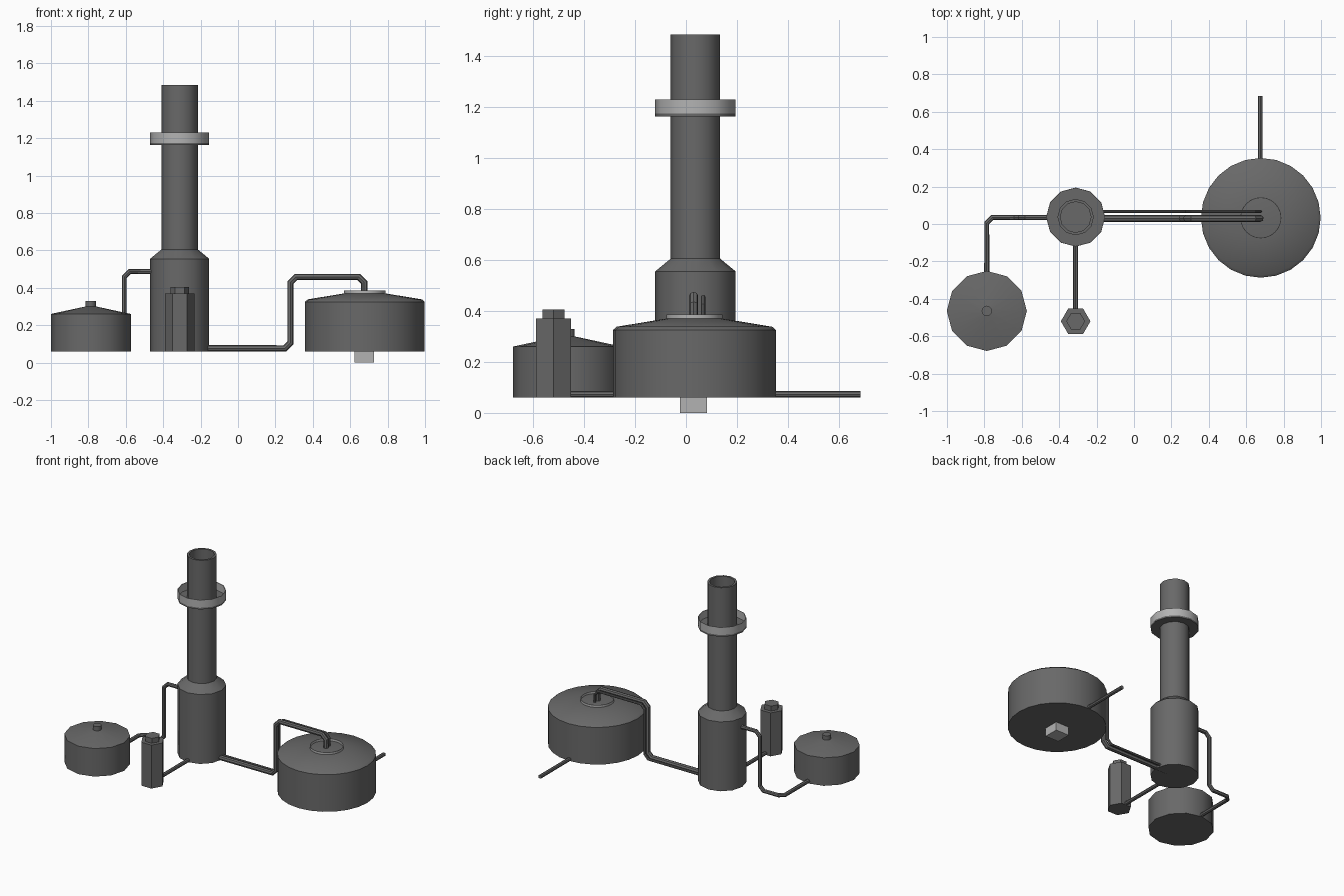
import bpy, math
from mathutils import Vector

if "Cube" in bpy.data.objects:
    bpy.data.objects.remove(bpy.data.objects["Cube"])


def material(name, value):
    m = bpy.data.materials.new(name)
    m.use_nodes = True
    colour = (value, value, value, 1)
    m.diffuse_color = colour
    m.node_tree.nodes["Principled BSDF"].inputs["Base Color"].default_value = colour
    return m


DARK = material("dark grey steel", 0.14)
LIGHT = material("light grey metal", 0.45)
BASE = 0.06


def finish(obj, mat):
    obj.data.materials.clear()
    obj.data.materials.append(mat)
    bpy.ops.object.select_all(action="DESELECT")
    obj.select_set(True)
    bpy.context.view_layer.objects.active = obj
    bpy.ops.object.shade_smooth_by_angle(angle=math.radians(40))


def lathe(name, centre, profile, sides, mat, closed=False):
    """Revolve (radius, height) points listed bottom to top; flat caps unless closed."""
    verts, faces = [], []
    n = len(profile)
    for r, z in profile:
        for i in range(sides):
            a = math.tau * i / sides
            verts.append((r * math.cos(a), r * math.sin(a), z))
    for k in range(n if closed else n - 1):
        lo, hi = k * sides, (k + 1) % n * sides
        for i in range(sides):
            j = (i + 1) % sides
            faces.append((lo + i, lo + j, hi + j, hi + i))
    if not closed:
        faces.append(tuple(reversed(range(sides))))
        faces.append(tuple(range((n - 1) * sides, n * sides)))
    mesh = bpy.data.meshes.new(name)
    mesh.from_pydata(verts, [], faces)
    obj = bpy.data.objects.new(name, mesh)
    obj.location = (*centre, 0)
    bpy.context.collection.objects.link(obj)
    finish(obj, mat)
    return obj


def railing(name, centre, radius, bottom, top, sides):
    inner = radius - 0.004
    lathe(name, centre, [(radius, bottom), (radius, top), (inner, top), (inner, bottom)],
          sides, LIGHT, closed=True)


def pipe(name, points, radius, cut=0.03):
    """Round tube along a path, with every corner chamfered."""
    pts = [Vector(p) for p in points]
    path = [pts[0]]
    for a, b, c in zip(pts, pts[1:], pts[2:]):
        path += [b + (a - b).normalized() * cut, b + (c - b).normalized() * cut]
    path.append(pts[-1])
    curve = bpy.data.curves.new(name, "CURVE")
    curve.dimensions = "3D"
    curve.bevel_depth = radius
    curve.bevel_resolution = 2
    curve.use_fill_caps = True
    spline = curve.splines.new("POLY")
    spline.points.add(len(path) - 1)
    for sp, p in zip(spline.points, path):
        sp.co = (*p, 1)
    obj = bpy.data.objects.new(name, curve)
    bpy.context.collection.objects.link(obj)
    bpy.ops.object.select_all(action="DESELECT")
    obj.select_set(True)
    bpy.context.view_layer.objects.active = obj
    bpy.ops.object.convert(target="MESH")
    finish(bpy.context.object, DARK)


TOWER = (-0.312, 0.037)
BIG = (0.678, 0.033)
SMALL = (-0.787, -0.465)
HEX = (-0.312, -0.52)

# Tall tower with a hollow open top
lathe("tower", TOWER, [(0.158, BASE), (0.158, 0.555), (0.097, 0.605), (0.097, 1.485),
                       (0.082, 1.485), (0.082, 1.1)], 12, DARK)
lathe("tower_walkway", TOWER, [(0.158, 1.163), (0.158, 1.175)], 12, DARK)
railing("tower_railing", TOWER, 0.158, 1.175, 1.23, 12)

# Large storage tank with roof railing and a footing block
lathe("large_tank", BIG, [(0.32, BASE), (0.32, 0.325), (0.305, 0.338), (0.11, 0.37),
                          (0.01, 0.372)], 24, DARK)
railing("tank_railing", BIG, 0.11, 0.368, 0.386, 24)
bpy.ops.mesh.primitive_cube_add(size=1, location=(0.675, 0.03, BASE / 2 + 0.002))
block = bpy.context.object
block.name = "tank_footing"
block.scale = (0.106, 0.106, BASE + 0.004)
finish(block, LIGHT)

# Small tank with a conical roof and a vent
lathe("small_tank", SMALL, [(0.214, BASE), (0.214, 0.26), (0.028, 0.3)], 12, DARK)
lathe("small_tank_vent", SMALL, [(0.028, 0.29), (0.028, 0.33)], 12, DARK)

# Six-sided vessel with a cap
lathe("hex_vessel", HEX, [(0.079, BASE), (0.079, 0.37)], 6, DARK)
lathe("hex_vessel_cap", HEX, [(0.05, 0.37), (0.05, 0.405)], 6, DARK)

# Pipes
LOW = 0.076
for label, y, r, top in (("main", 0.03, 0.018, 0.458), ("thin", 0.067, 0.009, 0.455)):
    pipe(label + "_tank_pipe", [(-0.25, y, LOW), (0.28, y, LOW), (0.28, y, top),
                                (0.675, y, top), (0.675, y, 0.36)], r)
pipe("small_tank_pipe", [(-0.4, 0.035, 0.487), (-0.608, 0.035, 0.487), (-0.608, 0.035, LOW),
                         (-0.787, 0.035, LOW), (-0.787, -0.3, LOW)], 0.014)
pipe("hex_vessel_pipe", [(-0.312, 0, LOW - 0.003), (-0.312, -0.5, LOW - 0.003)], 0.013)
pipe("outlet_pipe", [(0.675, 0.3, LOW - 0.003), (0.675, 0.685, LOW - 0.003)], 0.013)
